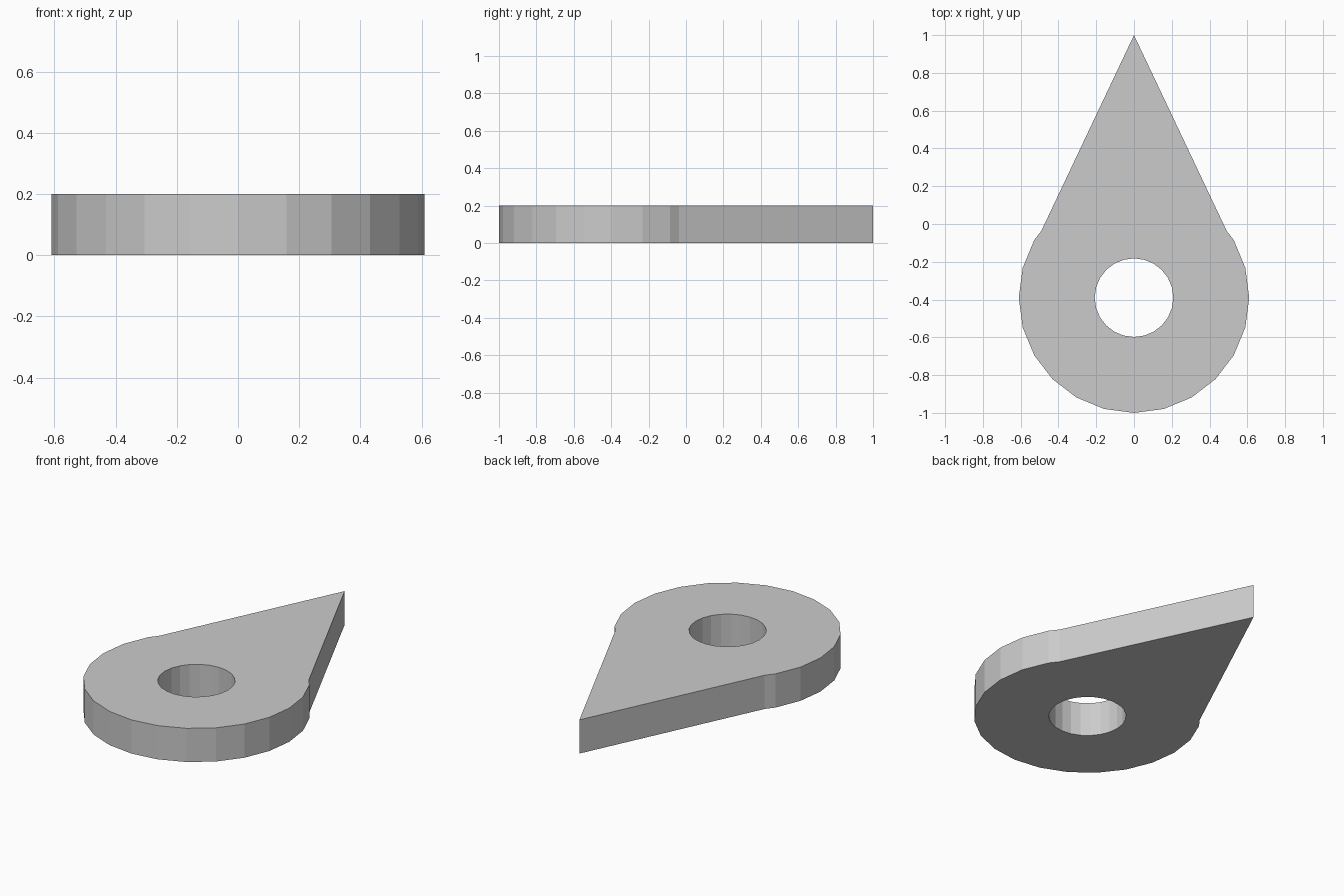
import bpy, bmesh
from math import cos, sin, radians

if "Cube" in bpy.data.objects:
    bpy.data.objects.remove(bpy.data.objects["Cube"])

CY, R, HOLE_R, HEIGHT, SIDES = -0.39, 0.61, 0.208, 0.2, 24
STEP = 360 / SIDES


def arc(radius, first, last):
    """Points on the ring of steps first..last, counted from +x."""
    return [(radius * cos(radians(i * STEP)), CY + radius * sin(radians(i * STEP)))
            for i in range(first, last + 1)]


# Teardrop outline: tip, left junction, round end, right junction
outline = [(0, 1), (-0.491, -0.037)] + arc(R, 10, 26) + [(0.491, -0.037)]
hole = arc(HOLE_R, 0, SIDES - 1)

bm = bmesh.new()
edges = []
for loop in (outline, hole):
    verts = [bm.verts.new((x, y, 0)) for x, y in loop]
    edges += [bm.edges.new((verts[i - 1], verts[i])) for i in range(len(verts))]

# Flat face with the hole left open, then thickness
bmesh.ops.triangle_fill(bm, edges=edges, use_beauty=True, normal=(0, 0, 1))
ext = bmesh.ops.extrude_face_region(bm, geom=bm.faces[:], use_keep_orig=True)
top = [g for g in ext["geom"] if isinstance(g, bmesh.types.BMVert)]
bmesh.ops.translate(bm, verts=top, vec=(0, 0, HEIGHT))
bmesh.ops.recalc_face_normals(bm, faces=bm.faces[:])

mesh = bpy.data.meshes.new("teardrop_plate")
bm.to_mesh(mesh)
bm.free()
plate = bpy.data.objects.new("teardrop_plate", mesh)
bpy.context.collection.objects.link(plate)
